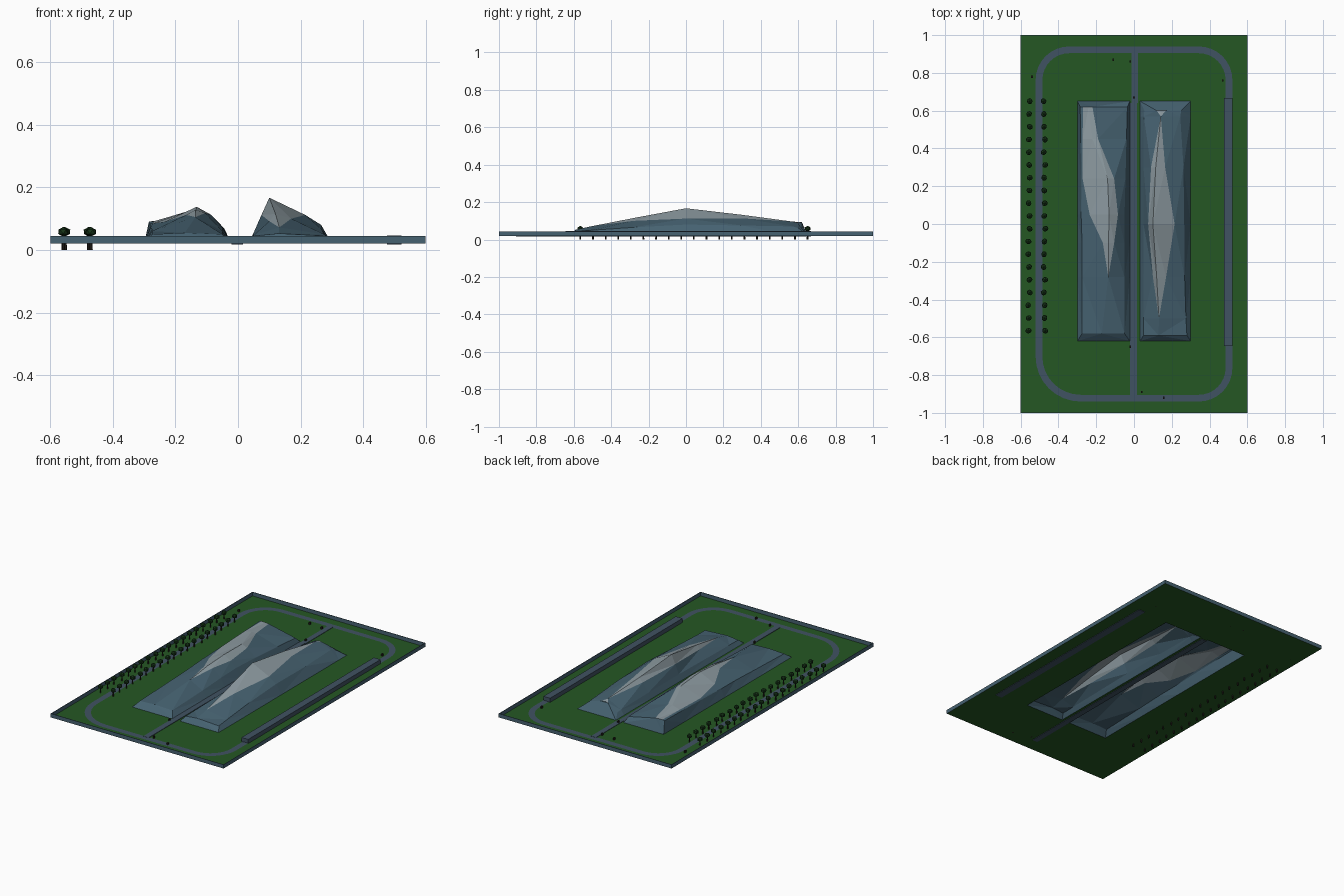
import bpy, bmesh, math, random
from mathutils import Matrix

if "Cube" in bpy.data.objects:
    bpy.data.objects.remove(bpy.data.objects["Cube"])
random.seed(4)


def mat(name, rgb):
    m = bpy.data.materials.new(name)
    m.diffuse_color = (*rgb, 1)
    m.use_nodes = True
    m.node_tree.nodes["Principled BSDF"].inputs["Base Color"].default_value = m.diffuse_color
    return m


GRASS = mat("grass green", (.018, .095, .017))
ROAD = mat("road slate", (.051, .084, .122))
ROOF = mat("roof blue grey", (.061, .122, .165))
GLASS = mat("light grey panel", (.27, .33, .36))
LEAF = mat("leaf dark green", (.008, .035, .009))
TRUNK = mat("trunk dark brown", (.02, .016, .012))
G = .02  # ground level


def finish(name, bm, *mats):
    me = bpy.data.meshes.new(name)
    bm.to_mesh(me)
    bm.free()
    for m in mats:
        me.materials.append(m)
    ob = bpy.data.objects.new(name, me)
    bpy.context.collection.objects.link(ob)
    return ob


def add_box(bm, x0, x1, y0, y1, z0, z1):
    m = Matrix.Translation(((x0 + x1) / 2, (y0 + y1) / 2, (z0 + z1) / 2))
    bmesh.ops.create_cube(bm, size=1, matrix=m @ Matrix.Diagonal((x1 - x0, y1 - y0, z1 - z0, 1)))


def box(name, m, *dims):
    bm = bmesh.new()
    add_box(bm, *dims)
    return finish(name, bm, m)


# Lawn sheet, open under the two buildings
bm = bmesh.new()
xs, ys = [-.6, -.3, -.022, .032, .3, .6], [-1, -.62, .65, 1]
for i in range(5):
    for j in range(3):
        if j == 1 and i in (1, 3):
            continue
        bm.faces.new([bm.verts.new((x, y, G)) for x, y in (
            (xs[i], ys[j]), (xs[i + 1], ys[j]), (xs[i + 1], ys[j + 1]), (xs[i], ys[j + 1]))])
bmesh.ops.remove_doubles(bm, verts=bm.verts, dist=1e-4)
finish("lawn", bm, GRASS)

# Thin raised rim around the lawn
t, top = .003, .044
for s, side in ((-1, "left"), (1, "right")):
    a, b = sorted((s * .6, s * (.6 - t)))
    box(side + "_rim", ROOF, a, b, -1, 1, G, top)
for s, side in ((-1, "front"), (1, "back")):
    a, b = sorted((s * 1, s * (1 - t)))
    box(side + "_rim", ROOF, -.6 + t, .6 - t, a, b, G, top)

# Ring road: ribbon along a rounded rectangle
bm = bmesh.new()
pairs = []
X, Y, w = .503, .922, .018
for k, (sx, sy, r) in enumerate(((1, 1, .16), (-1, 1, .16), (-1, -1, .22), (1, -1, .16))):
    for n in range(9):
        a = math.pi / 2 * (k + n / 8)
        cx, cy = sx * (X - r), sy * (Y - r)
        pairs.append([bm.verts.new((cx + q * math.cos(a), cy + q * math.sin(a), G + .002))
                      for q in (r - w, r + w)])
for p, q in zip(pairs, pairs[1:] + pairs[:1]):
    bm.faces.new((p[0], p[1], q[1], q[0]))
finish("ring_road", bm, ROAD)

# Central road and the long platform on the right
box("central_road", ROAD, -.02, .016, -.91, .64, .017, G + .003)
box("central_road_back", ROAD, -.012, .022, .64, .91, G + .0005, G + .003)
box("platform", ROAD, .476, .522, -.645, .668, .017, .046)


def building(name, bl, br, stations):
    """Loft of eave, panel edge, ridge, panel edge, eave; the panel strips are light."""
    bm = bmesh.new()
    rings = []
    for i, (y, pts) in enumerate(stations):
        by = -.62 if i == 0 else .65 if i == len(stations) - 1 else y
        ring = [bm.verts.new((bl, by, G))]
        ring += [bm.verts.new((x, y, z)) for x, z in pts]
        ring.append(bm.verts.new((br, by, G)))
        rings.append(ring)
    for a, b in zip(rings, rings[1:]):
        for k in range(6):
            f = bm.faces.new((a[k], a[k + 1], b[k + 1], b[k]))
            f.material_index = 1 if k in (2, 3) else 0
    bm.faces.new(rings[0][::-1])
    bm.faces.new(rings[-1])
    bmesh.ops.remove_doubles(bm, verts=bm.verts, dist=1e-4)
    bmesh.ops.triangulate(bm, faces=bm.faces)
    bmesh.ops.recalc_face_normals(bm, faces=bm.faces)
    return finish(name, bm, ROOF, GLASS)


# Left faceted hall
p, q = (-.17, .055), (-.136, .105)
building("left_hall", -.3, -.022, [
    (-.58, [(-.275, .05), p, p, p, (-.05, .05)]),
    (-.28, [(-.275, .06), q, q, q, (-.05, .06)]),
    (-.10, [(-.275, .067), (-.165, .112), (-.135, .128), (-.105, .118), (-.05, .07)]),
    (.05, [(-.28, .072), (-.235, .09), (-.132, .138), (-.085, .112), (-.05, .075)]),
    (.24, [(-.28, .078), (-.272, .085), (-.14, .13), (-.105, .114), (-.045, .07)]),
    (.45, [(-.283, .085), (-.272, .091), (-.22, .106), (-.19, .103), (-.04, .06)]),
    (.62, [(-.285, .09), (-.27, .093), (-.24, .092), (-.22, .09), (-.035, .05)])])

# Right faceted hall
p, q, r = (.13, .053), (.132, .072), (.142, .096)
building("right_hall", .032, .3, [
    (-.59, [(.05, .045), p, p, p, (.28, .045)]),
    (-.50, [(.05, .047), q, q, q, (.275, .05)]),
    (-.28, [(.05, .05), (.10, .092), (.12, .115), (.17, .10), (.268, .065)]),
    (0, [(.05, .055), (.075, .112), (.10, .167), (.215, .112), (.266, .08)]),
    (.30, [(.05, .055), (.09, .108), (.115, .132), (.165, .113), (.262, .075)]),
    (.57, [(.052, .05), r, r, r, (.245, .07)]),
    (.60, [(.055, .045), (.12, .085), (.14, .09), (.17, .085), (.25, .062)])])

# Two rows of small trees whose trunks pass through the lawn
for row, x0 in (("outer", -.556), ("inner", -.474)):
    leaves, trunks = bmesh.new(), bmesh.new()
    for n in range(19):
        x, y = x0 + random.uniform(-.005, .005), -.565 + n * .0675
        rot = Matrix.Rotation(random.uniform(0, 3), 4, 'Z')
        bmesh.ops.create_icosphere(leaves, subdivisions=1, radius=1, matrix=Matrix.Translation(
            (x, y, .058)) @ rot @ Matrix.Diagonal((.018, .016, .015, 1)))
        bmesh.ops.create_cone(trunks, cap_ends=True, segments=5, radius1=.005, radius2=.003,
                              depth=.052, matrix=Matrix.Translation((x, y, .026)) @ rot)
    finish(row + "_tree_leaves", leaves, LEAF)
    finish(row + "_tree_trunks", trunks, TRUNK)

# Tiny bollards beside the roads
bm = bmesh.new()
for x, y in ((.04, -.89), (.157, -.92), (-.02, -.65), (0, .67), (-.11, .87), (-.02, .86), (.47, .76), (-.54, .78)):
    add_box(bm, x - .004, x + .004, y - .006, y + .006, G, .034)
finish("bollards", bm, TRUNK)
